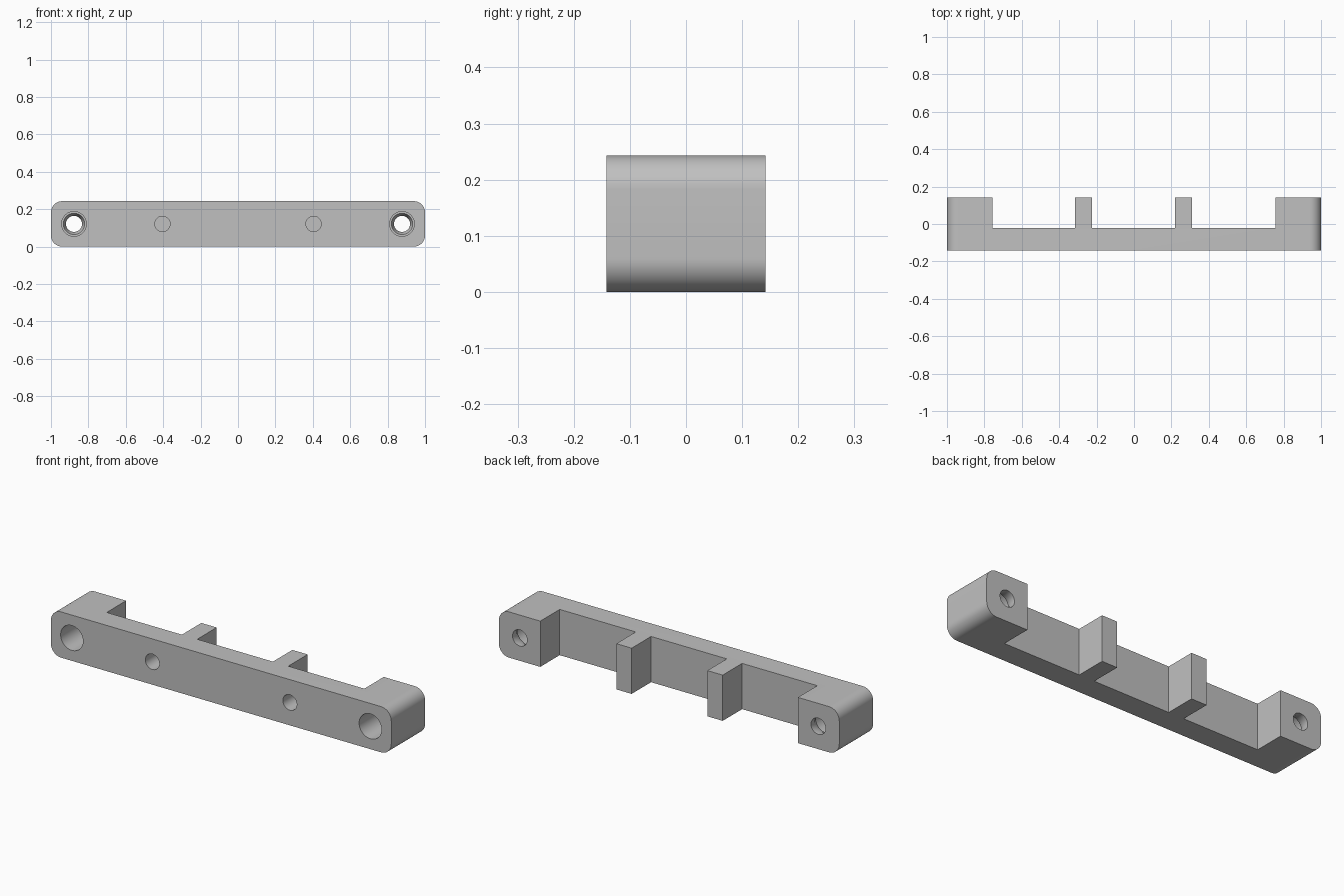
import bpy, bmesh, math

if "Cube" in bpy.data.objects:
    bpy.data.objects.remove(bpy.data.objects["Cube"], do_unlink=True)

HEIGHT, FRONT, BACK, RADIUS = 0.243, -0.142, 0.142, 0.06
MID = HEIGHT / 2

grey = bpy.data.materials.new("plain grey")
grey.use_nodes = True
colour = (0.53, 0.53, 0.53, 1)
grey.diffuse_color = colour
grey.node_tree.nodes["Principled BSDF"].inputs["Base Color"].default_value = colour


def add_object(name, bm):
    bmesh.ops.recalc_face_normals(bm, faces=bm.faces)
    mesh = bpy.data.meshes.new(name)
    bm.to_mesh(mesh)
    bm.free()
    mesh.materials.append(grey)
    obj = bpy.data.objects.new(name, mesh)
    bpy.context.collection.objects.link(obj)
    return obj


def rounded_bar(name):
    """Rounded rectangle seen from the front, extruded to the back."""
    bm = bmesh.new()
    ring = []
    steps = 12
    corners = [(1, 1), (-1, 1), (-1, -1), (1, -1)]
    for quarter, (sx, sz) in enumerate(corners):
        for i in range(steps + 1):
            a = (quarter + i / steps) * math.pi / 2
            x = sx * (1 - RADIUS) + RADIUS * math.cos(a)
            z = MID + sz * (MID - RADIUS) + RADIUS * math.sin(a)
            ring.append(bm.verts.new((x, FRONT, z)))
    face = bm.faces.new(ring)
    out = bmesh.ops.extrude_face_region(bm, geom=[face])
    moved = [v for v in out["geom"] if isinstance(v, bmesh.types.BMVert)]
    bmesh.ops.translate(bm, verts=moved, vec=(0, BACK - FRONT, 0))
    return add_object(name, bm)


def box_cutter(name, x0, x1, y0, y1):
    bm = bmesh.new()
    bmesh.ops.create_cube(bm, size=1)
    for v in bm.verts:
        v.co = (x0 if v.co.x < 0 else x1, y0 if v.co.y < 0 else y1,
                MID + v.co.z * 2 * HEIGHT)
    return add_object(name, bm)


def turned_cutter(name, x, profile, sides=48):
    """Solid turned about a front-to-back axis; profile holds (radius, y)."""
    bm = bmesh.new()
    rings = []
    for r, y in profile:
        rings.append([bm.verts.new((x + r * math.cos(t * math.tau / sides), y,
                                    MID + r * math.sin(t * math.tau / sides)))
                      for t in range(sides)])
    for a, b in zip(rings, rings[1:]):
        for i in range(sides):
            j = (i + 1) % sides
            bm.faces.new((a[i], a[j], b[j], b[i]))
    bm.faces.new(rings[0])
    bm.faces.new(rings[-1])
    return add_object(name, bm)


bar = rounded_bar("mounting_bar")

# Pockets behind the bar leave two end blocks and two ribs
cutters = [box_cutter("pocket_cutter", x0, x1, -0.021, 0.3)
           for x0, x1 in ((-0.757, -0.315), (-0.225, 0.22), (0.31, 0.757))]

# Recessed screw holes in the end blocks, blind holes further in
screw_hole = [(0.066, -0.2), (0.066, 0.08), (0.057, 0.08),
              (0.043, 0.11), (0.043, 0.2)]
blind_hole = [(0.041, -0.2), (0.041, -0.05)]
for side in (-1, 1):
    cutters.append(turned_cutter("screw_hole_cutter", side * 0.877, screw_hole))
    cutters.append(turned_cutter("blind_hole_cutter", side * 0.404, blind_hole))

bpy.context.view_layer.objects.active = bar
for cutter in cutters:
    cutter.hide_render = True
    mod = bar.modifiers.new("cut", "BOOLEAN")
    mod.operation, mod.solver, mod.object = "DIFFERENCE", "EXACT", cutter
    bpy.ops.object.modifier_apply(modifier=mod.name)
    bpy.data.objects.remove(cutter, do_unlink=True)

bpy.ops.object.select_all(action="DESELECT")
bar.select_set(True)
bpy.ops.object.shade_smooth_by_angle(angle=math.radians(25))
